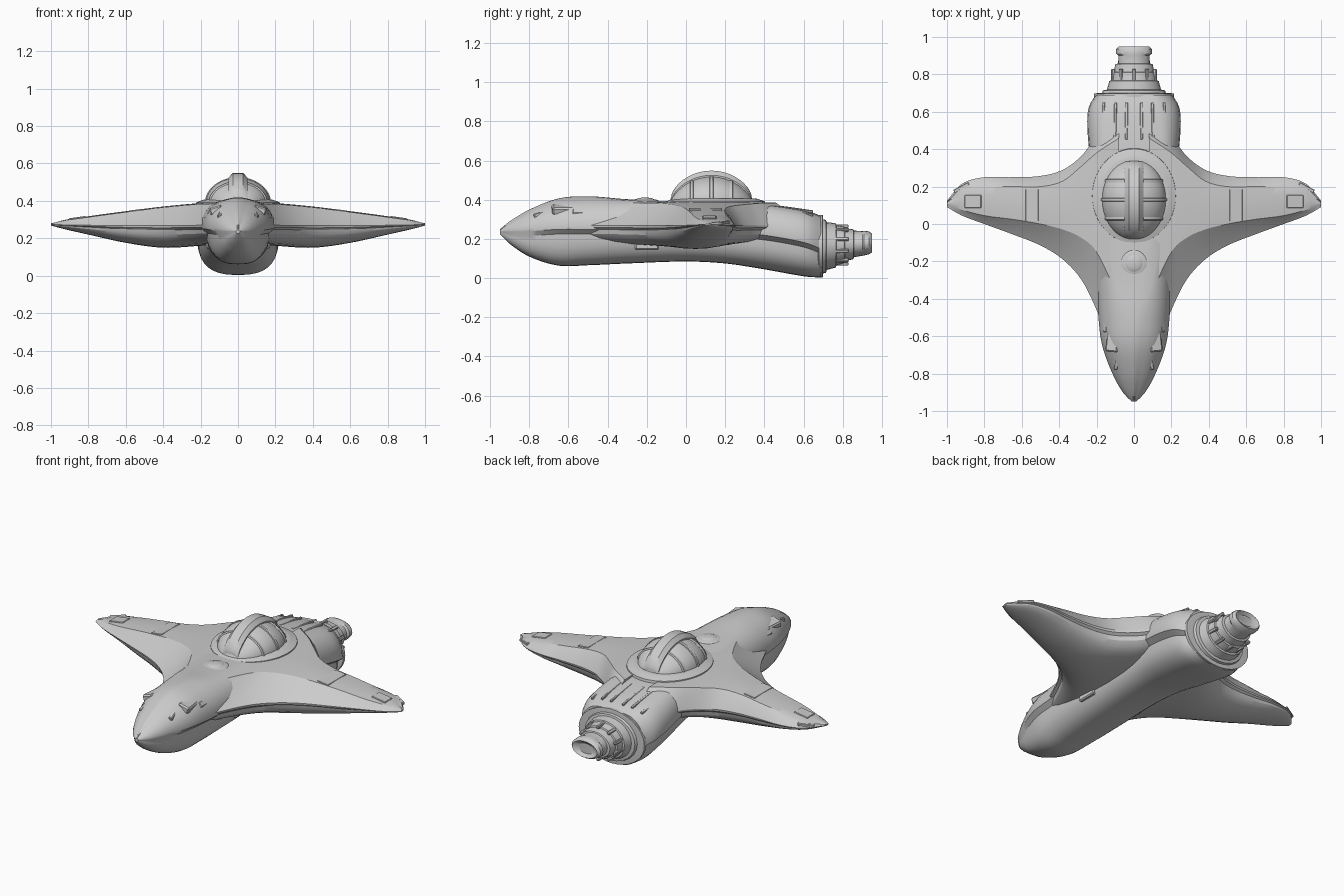
import bpy, bmesh, math
from mathutils import Matrix, Euler

if "Cube" in bpy.data.objects:
    bpy.data.objects.remove(bpy.data.objects["Cube"])


def curve(keys, t):
    """Smooth interpolation through (position, value...) rows."""
    n = len(keys)
    i = max(k for k in range(n - 1) if t >= keys[k][0] - 1e-6 or k == 0)
    a, b = keys[i], keys[i + 1]
    p, q = keys[max(i - 1, 0)], keys[min(i + 2, n - 1)]
    h = b[0] - a[0]
    u = (t - a[0]) / h
    out = []
    for j in range(1, len(a)):
        ma = (b[j] - p[j]) / (b[0] - p[0]) * h
        mb = (q[j] - a[j]) / (q[0] - a[0]) * h
        out.append((2*u**3 - 3*u*u + 1) * a[j] + (u**3 - 2*u*u + u) * ma
                   + (3*u*u - 2*u**3) * b[j] + (u**3 - u*u) * mb)
    return out


def finish(name, bm, angle=35, mirror=False):
    bmesh.ops.remove_doubles(bm, verts=bm.verts, dist=1e-5)
    bmesh.ops.recalc_face_normals(bm, faces=bm.faces)
    me = bpy.data.meshes.new(name)
    bm.to_mesh(me)
    bm.free()
    ob = bpy.data.objects.new(name, me)
    bpy.context.collection.objects.link(ob)
    bpy.ops.object.select_all(action='DESELECT')
    bpy.context.view_layer.objects.active = ob
    ob.select_set(True)
    bpy.ops.object.shade_smooth_by_angle(angle=math.radians(angle))
    if mirror:
        ob.modifiers.new("mirror", 'MIRROR')
    return ob


def loft(name, sections, angle=35, mirror=False):
    bm = bmesh.new()
    rings = [[bm.verts.new(p) for p in s] for s in sections]
    n = len(rings[0])
    for a, b in zip(rings, rings[1:]):
        for i in range(n):
            bm.faces.new((a[i], a[(i + 1) % n], b[(i + 1) % n], b[i]))
    bm.faces.new(rings[0])
    bm.faces.new(rings[-1])
    return finish(name, bm, angle, mirror)


def box(name, loc, size, rot=(0, 0, 0), mirror=True):
    bm = bmesh.new()
    bmesh.ops.create_cube(bm, size=1, matrix=Matrix.LocRotScale(loc, Euler(rot), size))
    bmesh.ops.bevel(bm, geom=bm.edges[:], offset=min(size) * 0.2, segments=1, affect='EDGES')
    return finish(name, bm, mirror=mirror)


def dome(name, loc, scale):
    bm = bmesh.new()
    bmesh.ops.create_uvsphere(bm, u_segments=40, v_segments=20, radius=1,
                              matrix=Matrix.LocRotScale(loc, None, scale))
    return finish(name, bm)


def turned(name, rows, seg=40, angle=30):
    """Rings around y from rows of y, x radius, z radius, z centre."""
    return loft(name, [[(rx * math.cos(2*math.pi*k/seg), y, cz + rz * math.sin(2*math.pi*k/seg))
                        for k in range(seg)] for y, rx, rz, cz in rows], angle)


# Fuselage: y, half width, crease x, top z, rim z, bottom z
body = [(-.95, .012, .003, .25, .24, .225), (-.9, .06, .01, .29, .245, .175),
        (-.8, .115, .02, .35, .255, .11), (-.65, .17, .035, .407, .265, .064),
        (-.5, .19, .05, .418, .265, .066), (-.3, .2, .1, .403, .265, .075),
        (0, .2, .16, .39, .26, .085), (.2, .21, .17, .387, .255, .075),
        (.4, .24, .15, .378, .235, .045), (.55, .25, .14, .358, .21, .018),
        (.63, .24, .13, .34, .19, .006), (.69, .205, .1, .318, .165, .004)]


def body_section(y):
    w, c, zt, zr, zb = curve(body, y)
    full = 1.0 if y > .3 else .85  # flatter flanks towards the nose
    half = [(0, zt), (c * .5, zt - .001), (c, zt - .006)]
    for f in (.2, .4, .6, .8, 1):  # flank down to the rim
        a = f * math.pi / 2
        arc = (math.sin(a) ** 1.15, max(math.cos(a), 0) ** .9)
        m = full if f < 1 else 1
        half.append((c + (w - c) * (arc[0] * m + f * (1 - m)),
                     zr + (zt - .006 - zr) * (arc[1] * m + (1 - f) * (1 - m))))
    lip = min(.04, (zr - zb) * .3)
    half.append((w * .99, zr - lip * .4))
    for k in range(9):  # inset lower hull
        a = k / 8 * math.pi / 2
        half.append((w * .85 * max(math.cos(a), 0) ** .7,
                     zr - lip - (zr - lip - zb) * math.sin(a) ** .9))
    half[-1] = (0, zb)
    return [(x, y, z) for x, z in half] + [(-x, y, z) for x, z in half[-2:0:-1]]


loft("fuselage", [body_section(-.95 + 1.64 * i / 70) for i in range(71)], 30)

# Wings: x, front rim y, front crease y, rear crease y, rear rim y
plan = [(.08, -.76, -.4, .46, .6), (.2, -.46, -.15, .38, .47), (.28, -.3, -.075, .31, .365),
        (.38, -.19, -.03, .23, .29), (.5, -.115, 0, .2, .257), (.65, -.055, .025, .2, .25),
        (.8, 0, .045, .195, .25), (.92, .045, .075, .17, .215), (1, .09, .1, .115, .125)]
# x, top z, rim z, bottom z
height = [(.08, .39, .27, .17), (.2, .388, .27, .16), (.4, .37, .268, .15), (.6, .345, .268, .176),
          (.8, .318, .27, .22), (.92, .3, .272, .247), (1, .278, .274, .268)]


def wing_section(x):
    yf, cf, cb, yb = curve(plan, x)
    zt, zr, zb = curve(height, x)
    zs, th = zt - .005, -(zt - zr) * .06
    pts = [(yf, zr), ((yf + cf) / 2, (zr + zs) / 2 + th), (cf, zs)]
    pts += [(cf + (cb - cf) * f, zs + .005 * math.sin(f * math.pi)) for f in (.25, .5, .75)]
    pts += [(cb, zs), ((cb + yb) / 2, (zr + zs) / 2 + .008), (yb, zr)]
    lip = (zr - zb) * .2
    mid, r = (yf + yb) / 2, (yb - yf) / 2
    pts.append((yb - r * .01, zr - lip * .5))
    for k in range(13):  # rounded keel underneath
        a = k / 12 * math.pi
        c = math.cos(a)
        pts.append((mid + r * .92 * math.copysign(abs(c) ** .95, c),
                    zr - lip - (zr - lip - zb) * max(math.sin(a), 0)))
    pts.append((yf + r * .01, zr - lip * .5))
    return [(x, y, z) for y, z in pts]


loft("wings", [wing_section(.08 + .92 * i / 50) for i in range(51)], 25, mirror=True)


# Canopy: sections along y with a stepped, raised middle band
def canopy_section(y, k=1.0):
    top = max(0, 1 - ((y - .13) / .215) ** 2)
    h, w = .135 * top ** .72 * k, .172 * top ** .5 * k
    arc = [(w * math.cos(a * math.pi / 24), h * math.sin(a * math.pi / 24)) for a in range(25)]
    return [(x, y, .388 + z) for x, z in arc]


loft("canopy_base", [[(.225 * r * math.cos(a * math.pi / 24), .15 + .255 * r * math.sin(a * math.pi / 24), z)
                      for a in range(48)] for z, r in ((.375, 1), (.392, .99), (.405, .84), (.407, .8))], 20)
loft("canopy", [canopy_section(.13 - .2149 * math.cos(i / 30 * math.pi)) for i in range(31)], 40)
loft("canopy_spine", [[(x, y, z) for x, z in ((-.05, .39), (.05, .39), (.05, .37 + h), (.028, .394 + h),
                                             (-.028, .394 + h), (-.05, .37 + h))]
                      for y, h in ((.13 - .205 * math.cos(i / 20 * math.pi),
                                    .025 + .13 * math.sin(i / 20 * math.pi) ** 1.3) for i in range(21))])
for i, y in enumerate((.03, .13, .23)):
    loft(f"canopy_rib_{i}", [[(p[0], y + d, p[2]) for p in canopy_section(y, k)]
                             for d, k in ((-.01, .99), (-.007, 1.03), (.007, 1.03), (.01, .99))])

# Small round turret in front of the canopy
dome("turret_ring", (0, -.21, .394), (.07, .07, .012))
dome("turret", (0, -.21, .396), (.05, .05, .016))

# Rear flange and stepped engine nozzle
turned("engine_flange", [(.675, .2, .157, .163), (.68, .215, .16, .163),
                         (.698, .215, .16, .163), (.7, .19, .145, .163)])
turned("engine_nozzle", [(.69, .175, .14, .162), (.715, .165, .135, .162), (.718, .145, .122, .164),
                         (.765, .132, .113, .167), (.768, .122, .103, .168), (.81, .117, .093, .17),
                         (.813, .108, .084, .171), (.855, .1, .076, .173), (.858, .085, .068, .175),
                         (.9, .083, .063, .177), (.91, .095, .063, .179), (.935, .095, .058, .18),
                         (.95, .082, .048, .18), (.935, .05, .03, .18)], 24)
for i in range(10):
    a = 2 * math.pi * (i + .5) / 10
    box(f"nozzle_rib_{i}", (.118 * math.cos(a), .79, .169 + .096 * math.sin(a)),
        (.018, .08, .018), (0, -a, 0), mirror=False)

# Surface details: deck ribs, nose gun bays, wing panels, belly vents
for i, (x, z) in enumerate(((.04, .358), (.1, .356), (.165, .34))):
    box(f"rear_deck_rib_{i}", (x, .55, z - .004), (.014, .2, .012), (-.14, x * 1.5, 0))
box("nose_gun_block", (.112, -.63, .35), (.07, .11, .04), (0, .3, .1))
box("nose_gun_barrel", (.09, -.72, .335), (.022, .12, .022), (.3, 0, .15))
box("nose_step", (.145, -.5, .335), (.035, .16, .03), (0, .9, 0))
box("wing_panel", (.545, .1, .349), (.07, .17, .008), (0, .12, 0))
box("wing_tip_block", (.86, .12, .305), (.09, .07, .016), (0, .14, 0))
box("wing_tip_fin", (.92, .19, .283), (.09, .03, .016), (0, .1, -.5))
box("belly_vent", (.155, -.2, .17), (.03, .12, .05))
